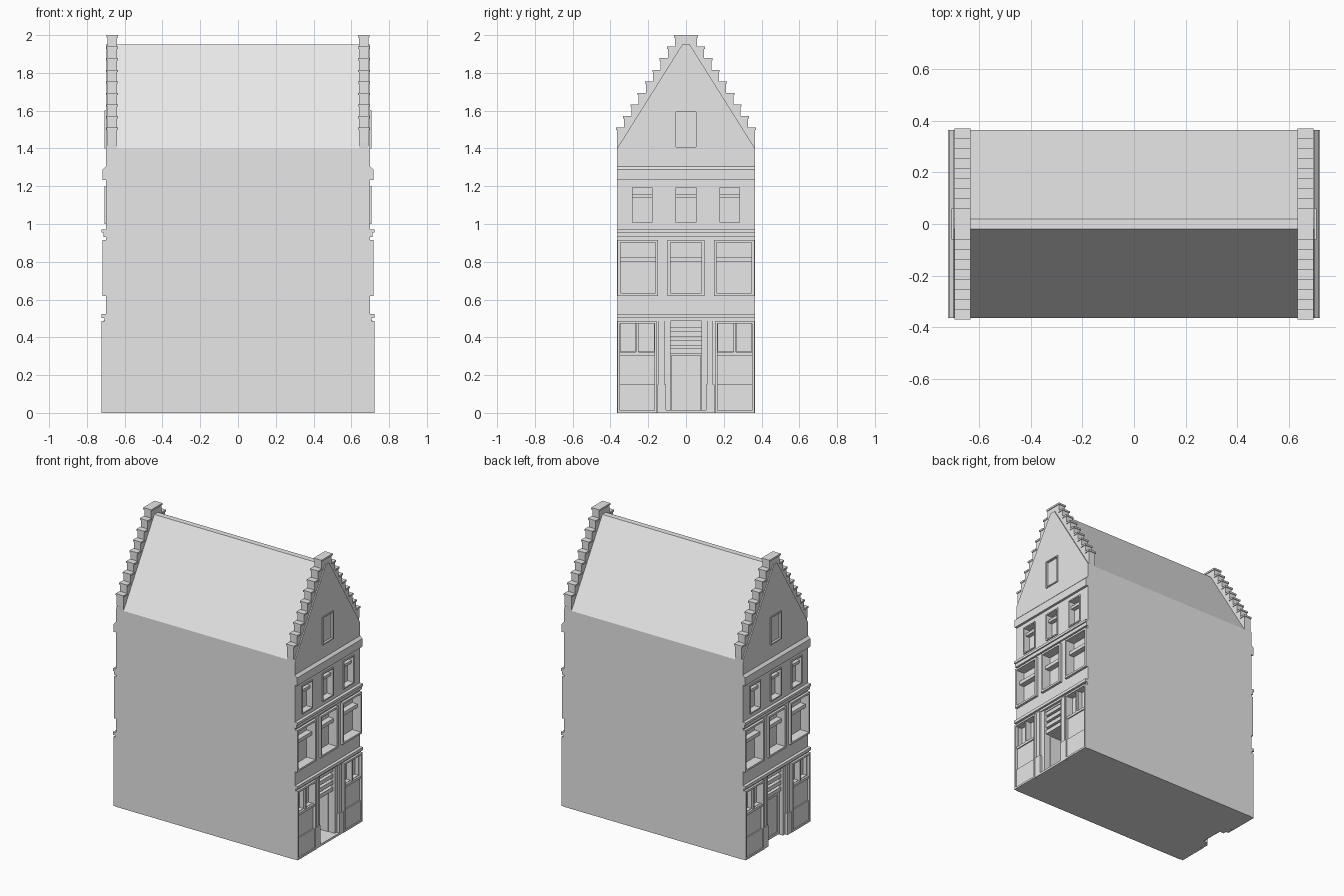
import bpy
import bmesh

old = bpy.data.objects.get("Cube")
if old:
    bpy.data.objects.remove(old, do_unlink=True)

grey = bpy.data.materials.new("pale grey")
grey.use_nodes = True
grey.diffuse_color = (0.8, 0.8, 0.8, 1)
for node in grey.node_tree.nodes:
    if node.type == 'BSDF_PRINCIPLED':
        node.inputs["Base Color"].default_value = (0.8, 0.8, 0.8, 1)

WALL = 0.70      # outer face of the gable walls
HALF = 0.365     # half of the house width
EAVES, RIDGE = 1.40, 1.95


def finish(name, bm):
    bmesh.ops.recalc_face_normals(bm, faces=bm.faces)
    mesh = bpy.data.meshes.new(name)
    bm.to_mesh(mesh)
    bm.free()
    mesh.materials.append(grey)
    obj = bpy.data.objects.new(name, mesh)
    bpy.context.collection.objects.link(obj)
    return obj


def add_prism(bm, outline, x0, x1):
    """Extrude a (y, z) outline along x."""
    face = bm.faces.new([bm.verts.new((x0, y, z)) for y, z in outline])
    moved = bmesh.ops.extrude_face_region(bm, geom=[face])["geom"]
    verts = [v for v in moved if isinstance(v, bmesh.types.BMVert)]
    bmesh.ops.translate(bm, verts=verts, vec=(x1 - x0, 0, 0))


def add_box(bm, side, x0, x1, y0, y1, z0, z1):
    add_prism(bm, [(y0, z0), (y1, z0), (y1, z1), (y0, z1)], side * x0, side * x1)


def boxes(name, side, items):
    bm = bmesh.new()
    for item in items:
        add_box(bm, side, *item)
    return finish(name, bm)


def frame(x0, x1, y0, y1, z0, z1, t):
    """Four bars around a rectangle."""
    return [(x0, x1, y0, y0 + t, z0, z1), (x0, x1, y1 - t, y1, z0, z1),
            (x0, x1, y0 + t, y1 - t, z0, z0 + t), (x0, x1, y0 + t, y1 - t, z1 - t, z1)]


def both(y0, y1):
    return [(-y1, -y0), (y0, y1)]


# Window layouts as y spans
upper = [(-0.06, 0.06)] + both(0.172, 0.29)
middle = [(-0.097, 0.097)] + both(0.147, 0.362)
shops = both(0.155, 0.362)
panes = both(0.17, 0.255) + both(0.268, 0.348)

# House body with pitched roof
bm = bmesh.new()
add_prism(bm, [(-HALF, 0), (HALF, 0), (HALF, EAVES), (0.02, RIDGE),
               (-0.02, RIDGE), (-HALF, EAVES)], -WALL, WALL)
body = finish("house_body", bm)

# Openings cut into both gable walls
holes = []
for y0, y1 in upper:
    holes.append((0.66, 0.8, y0 + 0.006, y1 - 0.006, 1.006, 1.194))
for y0, y1 in middle:
    holes.append((0.65, 0.8, y0 + 0.013, y1 - 0.013, 0.633, 0.902))
for y0, y1 in panes:
    holes.append((0.67, 0.8, y0, y1, 0.325, 0.475))
holes.append((0.66, 0.8, -0.054, 0.054, 1.406, 1.594))
holes.append((0.65, 0.8, -0.10, 0.10, -0.1, 0.49))
bm = bmesh.new()
for side in (1, -1):
    for hole in holes:
        add_box(bm, side, *hole)
cutter = finish("opening_cutter", bm)
entry = boxes("entry_cutter", 1, [(0.45, 0.68, -0.078, 0.078, 0.015, 0.305)])
for tool in (cutter, entry):
    tool.hide_render = True
    mod = body.modifiers.new("openings", 'BOOLEAN')
    mod.operation = 'DIFFERENCE'
    mod.solver = 'EXACT'
    mod.object = tool
bpy.context.view_layer.update()
result = bpy.data.meshes.new_from_object(
    body.evaluated_get(bpy.context.evaluated_depsgraph_get()))
body.modifiers.clear()
body.data = result
for tool in (cutter, entry):
    bpy.data.objects.remove(tool, do_unlink=True)

for side, label in ((1, "left"), (-1, "right")):
    # Stepped gable, each step capped by a thin coping
    steps = [(0.058 + i * 0.0385, 2.0 - i * 0.0612) for i in range(9)]
    half = []
    for i, (y, top) in enumerate(steps):
        low = steps[i + 1][1] if i < 8 else 1.43
        half += [(y, top), (y, low)]
    half.append((HALF, EAVES))
    outline = half + [(-y, z) for y, z in reversed(half)]
    bm = bmesh.new()
    add_prism(bm, outline, side * 0.64, side * 0.692)
    finish(label + "_stepped_gable", bm)
    copings = []
    for i, (y, top) in enumerate(steps):
        for sign in (1, -1):
            inner = 0 if i == 0 else steps[i - 1][0]
            a, b = sorted((sign * inner, sign * (y + 0.005)))
            copings.append((0.635, 0.697, a, b, top - 0.012, top))
    boxes(label + "_copings", side, copings)

    # Main cornice with weathered top
    bm = bmesh.new()
    add_box(bm, side, 0.69, 0.717, -HALF, HALF, 1.232, 1.288)
    wedge = [(0.69, 1.288), (0.717, 1.288), (WALL, 1.305), (0.69, 1.305)]
    face = bm.faces.new([bm.verts.new((side * x, -HALF, z)) for x, z in wedge])
    moved = bmesh.ops.extrude_face_region(bm, geom=[face])["geom"]
    bmesh.ops.translate(bm, vec=(0, 2 * HALF, 0),
                        verts=[v for v in moved if isinstance(v, bmesh.types.BMVert)])
    finish(label + "_main_cornice", bm)

    # String courses between floors
    boxes(label + "_string_courses", side, [
        (0.69, 0.713, -HALF, HALF, 0.93, 0.955),
        (0.69, 0.722, -HALF, HALF, 0.955, 0.972),
        (0.69, 0.722, -HALF, HALF, 0.502, 0.523),
        (0.69, 0.707, -HALF, HALF, 0.487, 0.502)])

    # Attic and upper windows
    parts = []
    for y0, y1, z0 in [(a, b, 1.0) for a, b in upper] + [(-0.06, 0.06, 1.4)]:
        parts += frame(0.65, 0.707, y0, y1, z0, z0 + 0.2, 0.008)
        parts.append((0.65, 0.69, y0, y1, z0 + 0.14, z0 + 0.16))
    boxes(label + "_upper_windows", side, parts)

    # Middle windows
    parts = []
    for y0, y1 in middle:
        parts += frame(0.64, 0.717, y0, y1, 0.62, 0.915, 0.014)
        parts.append((0.64, 0.69, y0, y1, 0.80, 0.825))
    boxes(label + "_middle_windows", side, parts)

    # Shopfronts beside the door
    parts = []
    for y0, y1 in shops:
        parts += frame(0.69, 0.722, y0, y1, 0, 0.487, 0.013)
        mid = (y0 + y1) / 2
        parts += [(0.69, 0.714, mid - 0.006, mid + 0.006, 0.32, 0.48),
                  (0.69, 0.714, y0, y1, 0.305, 0.322),
                  (0.69, 0.706, y0, y1, 0.15, 0.31),
                  (0.69, 0.714, y0, y1, 0.01, 0.15)]
    boxes(label + "_shopfronts", side, parts)

    # Pilasters flanking the door
    parts = []
    for y0, y1 in both(0.105, 0.152):
        parts += [(0.69, 0.720, y0, y1, 0, 0.15),
                  (0.69, 0.713, y0 + 0.006, y1 - 0.01, 0.15, 0.49)]
    boxes(label + "_pilasters", side, parts)

    # Door frame and slatted fanlight
    parts = [(0.64, 0.70, y0, y1, 0, 0.49) for y0, y1 in both(0.082, 0.102)]
    parts.append((0.64, 0.69, -0.085, 0.085, 0.475, 0.49))
    for i in range(4):
        z = 0.312 + i * 0.046
        parts.append((0.64, 0.685, -0.085, 0.085, z, z + 0.028))
    boxes(label + "_door_frame", side, parts)

# Threshold of the open entry, closed door on the other end
boxes("left_threshold", 1, [(0.64, 0.72, -0.105, 0.105, 0, 0.015)])
boxes("right_door", -1, [(0.64, 0.665, -0.085, 0.085, 0, 0.312)]
      + frame(0.66, 0.672, -0.083, 0.083, 0.005, 0.305, 0.018))
